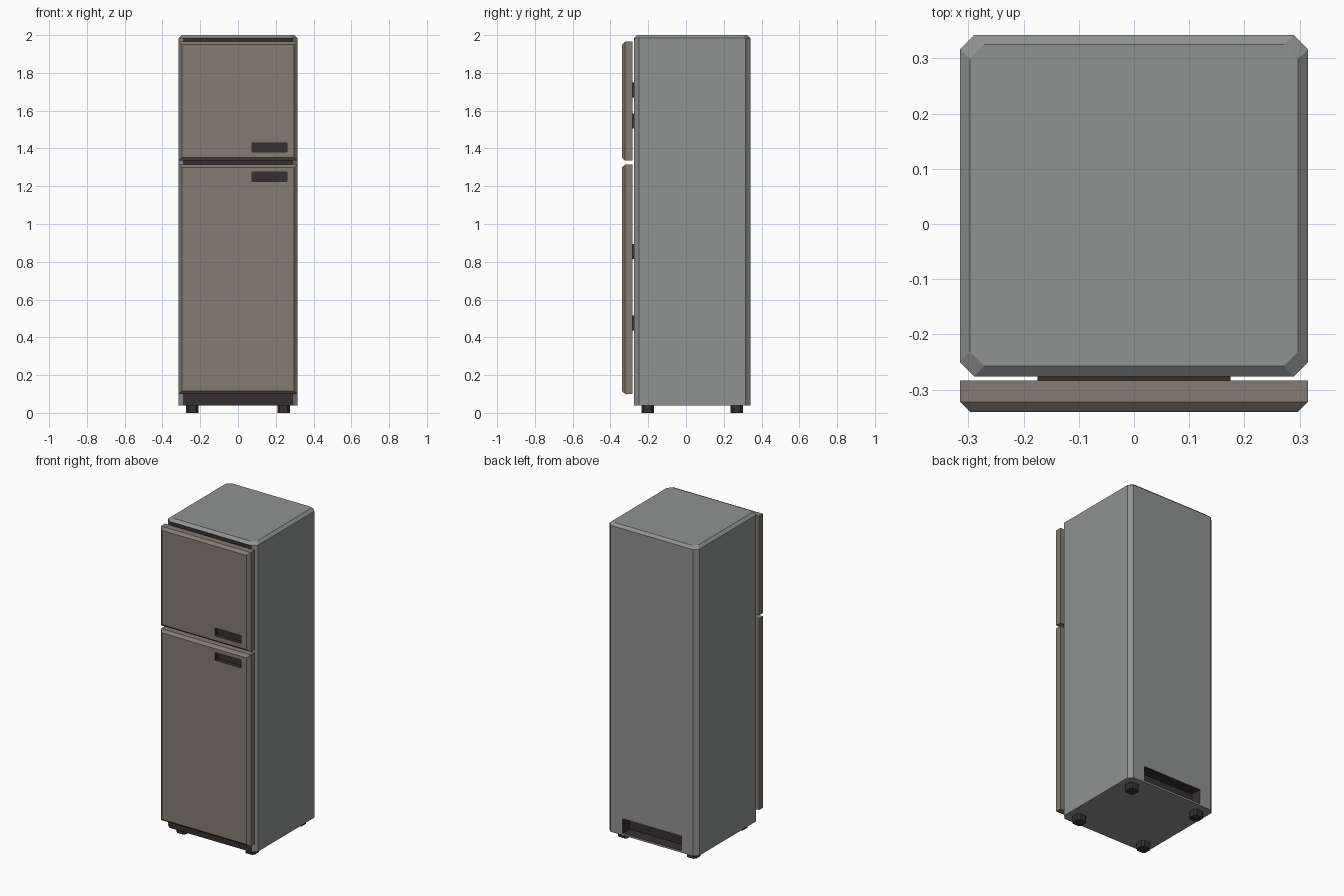
import bpy

if "Cube" in bpy.data.objects:
    bpy.data.objects.remove(bpy.data.objects["Cube"])


def material(name, rgb):
    m = bpy.data.materials.new(name)
    m.diffuse_color = (*rgb, 1)
    m.use_nodes = True
    m.node_tree.nodes["Principled BSDF"].inputs["Base Color"].default_value = m.diffuse_color
    return m


GREY = material("cabinet_grey", (0.28, 0.29, 0.285))
BROWN = material("door_brown", (0.23, 0.2, 0.175))
DARK = material("dark_trim", (0.035, 0.03, 0.028))


def loft(name, rings, main, dark_faces=()):
    """Join equal-length point rings into a closed solid; dark_faces are side indices."""
    n = len(rings[0])
    verts = [p for r in rings for p in r]
    faces = [(k * n + i, k * n + (i + 1) % n, (k + 1) * n + (i + 1) % n, (k + 1) * n + i)
             for k in range(len(rings) - 1) for i in range(n)]
    faces += [tuple(reversed(range(n))), tuple(range(len(verts) - n, len(verts)))]
    me = bpy.data.meshes.new(name)
    me.from_pydata(verts, [], faces)
    me.materials.append(main)
    me.materials.append(DARK)
    for i in dark_faces:
        me.polygons[i].material_index = 1
    ob = bpy.data.objects.new(name, me)
    bpy.context.collection.objects.link(ob)
    return ob


def octagon(x0, x1, y0, y1, c, z):
    """Corner-cut rectangle; its first side faces the front."""
    return [(x0 + c, y0, z), (x1 - c, y0, z), (x1, y0 + c, z), (x1, y1 - c, z),
            (x1 - c, y1, z), (x0 + c, y1, z), (x0, y1 - c, z), (x0, y0 + c, z)]


def upright(x0, x1, z0, z1, y):
    return [(x0, y, z0), (x0, y, z1), (x1, y, z1), (x1, y, z0)]


def box(name, x0, x1, y0, y1, z0, z1):
    return loft(name, [upright(x0, x1, z0, z1, y0), upright(x0, x1, z0, z1, y1)],
                DARK, range(6))


def carve(ob, *bounds):
    """Cut a dark-lined pocket into ob."""
    cutter = box("pocket_cutter", *bounds)
    cutter.hide_render = True
    mod = ob.modifiers.new("pocket", 'BOOLEAN')
    mod.operation, mod.solver, mod.object = 'DIFFERENCE', 'EXACT', cutter
    bpy.context.view_layer.objects.active = ob
    bpy.ops.object.modifier_apply(modifier=mod.name)
    bpy.data.objects.remove(cutter)


def fix_normals(ob):
    import bmesh
    bm = bmesh.new()
    bm.from_mesh(ob.data)
    bmesh.ops.recalc_face_normals(bm, faces=bm.faces)
    bm.to_mesh(ob.data)
    bm.free()


# Cabinet with cut corners, sloped top edge, dark front and rear vent pocket
cabinet = loft("cabinet", [octagon(-.315, .315, -.276, .342, .026, .04),
                           octagon(-.315, .315, -.276, .342, .026, 1.984),
                           octagon(-.297, .297, -.257, .325, .026, 2.0)],
               GREY, [0])
fix_normals(cabinet)
carve(cabinet, -.207, .207, .27, .40, .052, .145)

# Doors with chamfered fronts, recessed grips and the spacers behind them
for name, z0, z1, grip, spacers in (("upper_door", 1.335, 1.965, 1.38, (1.505, 1.67)),
                                    ("lower_door", 0.1, 1.315, 1.225, (0.435, 0.815))):
    door = loft(name, [upright(-.315, .315, z0, z1, -.283),
                       upright(-.315, .315, z0, z1, -.322),
                       upright(-.297, .297, z0 + .016, z1 - .016, -.34)], BROWN)
    fix_normals(door)
    carve(door, .075, .26, -.40, -.315, grip, grip + .05)
    for i, z in enumerate(spacers):
        box(f"{name}_spacer_{i + 1}", -.175, .175, -.285, -.274, z, z + .08)

# Four corner-cut feet
for side, x in (("left", -.241), ("right", .241)):
    for end, y in (("front", -.203), ("back", .268)):
        foot = loft(f"{end}_{side}_foot",
                    [octagon(x - .033, x + .033, y - .033, y + .033, .012, z) for z in (0, .042)],
                    DARK)
        fix_normals(foot)

for ob in bpy.context.collection.objects:
    fix_normals(ob)
